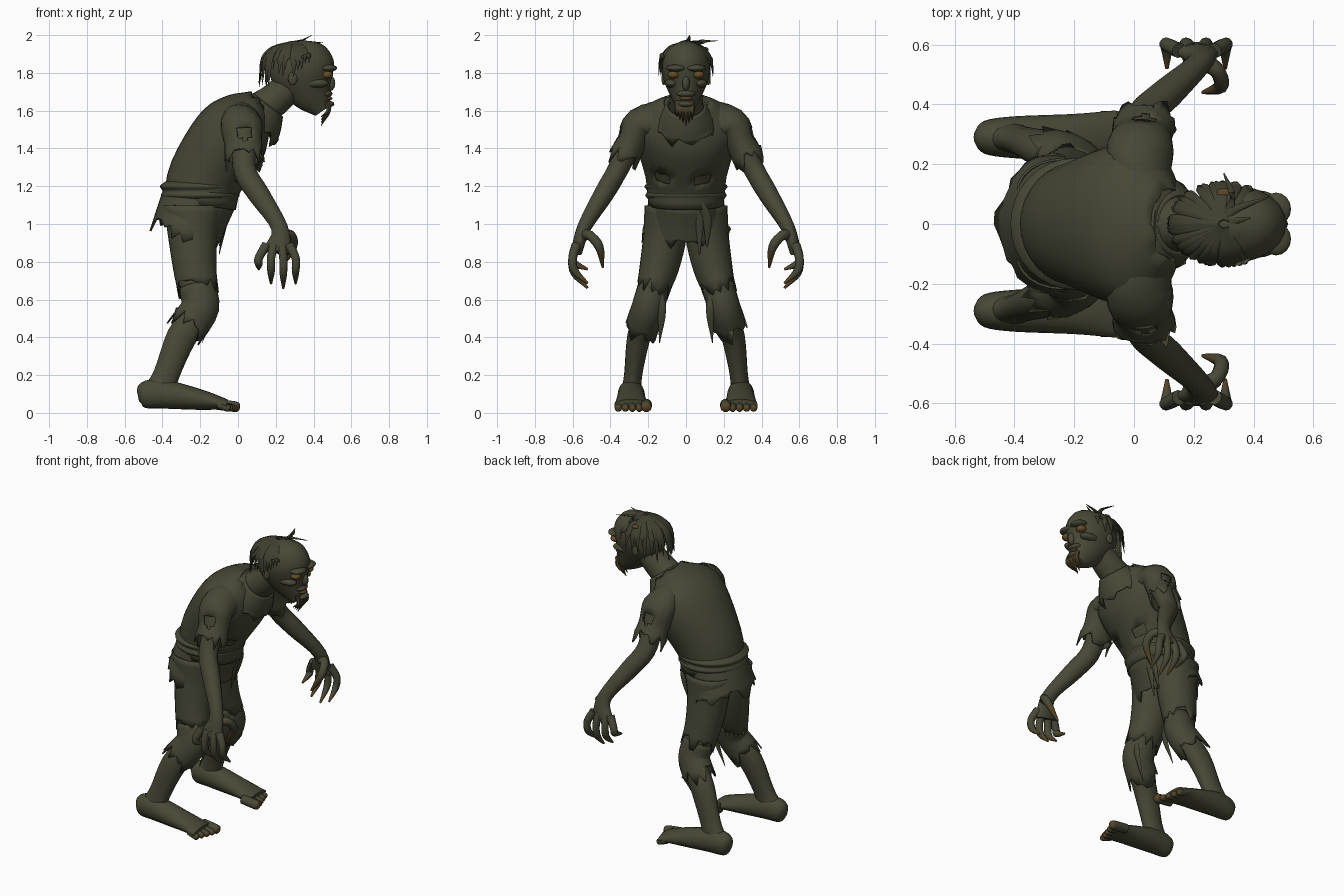
import bpy, bmesh, math, random
from mathutils import Vector, Matrix

random.seed(4)
if "Cube" in bpy.data.objects:
    bpy.data.objects.remove(bpy.data.objects["Cube"])


def material(name, *colour):
    mat = bpy.data.materials.new(name)
    mat.use_nodes = True
    mat.diffuse_color = (*colour, 1)
    shader = mat.node_tree.nodes["Principled BSDF"]
    shader.inputs["Base Color"].default_value = mat.diffuse_color
    return mat


SKIN = material("olive skin", .064, .065, .037)
CLOTH = material("olive cloth", .061, .063, .036)
HAIR = material("dark hair", .05, .051, .029)
NAIL = material("nail brown", .095, .06, .02)
AMBER = material("dull amber", .13, .078, .02)
parts = []


def finish(name, bm, *materials):
    mesh = bpy.data.meshes.new(name)
    bm.to_mesh(mesh)
    bm.free()
    for mat in materials:
        mesh.materials.append(mat)
    part = bpy.data.objects.new(name, mesh)
    bpy.context.collection.objects.link(part)
    parts.append(part)
    return part


def point(x, y, z):
    return Vector((x, y, z))


def mid(x, z):
    """Point on the body's centre plane."""
    return Vector((x, 0, z))


def sample(values, t):
    """Read a list of values as a graph over the range from start to end."""
    place = t * (len(values) - 1)
    low = min(int(place), len(values) - 1)
    high = min(low + 1, len(values) - 1)
    return values[low] + (values[high] - values[low]) * (place - low)


def spline(rows, steps):
    """Smooth curve through the section rows."""
    curve = []
    for before, after in zip(rows, rows[1:]):
        i = len(curve) // steps
        enter = (after - rows[i - 1]) / 2 if i else after - before
        leave = (rows[i + 2] - before) / 2 if i + 2 < len(rows) else after - before
        for k in range(steps):
            t = k / steps
            ease = t * t * (3 - 2 * t)
            curve.append(before.lerp(after, ease) + enter * t * (1 - t) ** 2
                         - leave * t * t * (1 - t))
    return curve + [rows[-1]]


def loft(name, path, widths, mat, flat=(1,), sides=16, tear=0, mirror=1,
         across=(0, 1, 0), nail_from=None, holes=(), steps=4):
    """Oval tube along a path; tear leaves a ragged open end."""
    rows = []
    for i, p in enumerate(path):
        t = i / (len(path) - 1)
        width = sample(widths, t)
        rows.append(Vector((p.x, p.y * mirror, p.z, width, width * sample(flat, t))))
    rows = spline(rows, steps)
    centres = [row.xyz for row in rows]
    last = len(rows) - 1
    bm = bmesh.new()
    rings = []
    for i, row in enumerate(rows):
        along = (centres[min(i + 1, last)] - centres[max(i - 1, 0)]).normalized()
        side = Vector(across)
        side = (side - along * side.dot(along)).normalized()
        up = along.cross(side)
        ring = []
        for j in range(sides):
            angle = math.tau * j / sides
            spot = centres[i] + side * math.cos(angle) * row[3] + up * math.sin(angle) * row[4]
            if tear and i == last:
                spot += along * tear * random.choice((-.6, -.3, .1, .5, 1))
            ring.append(bm.verts.new(spot))
        rings.append(ring)
    for i in range(last):
        for j in range(sides):
            k = (j + 1) % sides
            face = bm.faces.new((rings[i][j], rings[i][k], rings[i + 1][k], rings[i + 1][j]))
            face.material_index = int(nail_from is not None and i >= nail_from * last)
    if not tear:
        bm.faces.new(rings[0][::-1])
        bm.faces.new(rings[-1]).material_index = int(nail_from is not None)
    worn = [f for f in bm.faces if any(
        (f.calc_center_median() - point(h.x, h.y * mirror, h.z)).length < .045 for h in holes)]
    bmesh.ops.delete(bm, geom=worn, context='FACES')
    part = finish(name, bm, mat, NAIL) if nail_from is not None else finish(name, bm, mat)
    if tear:
        part.modifiers.new("cloth thickness", 'SOLIDIFY').thickness = .008


def blob(name, centre, size, mat):
    bm = bmesh.new()
    shape = Matrix.Translation(centre) @ Matrix.Diagonal((*size, 1))
    bmesh.ops.create_uvsphere(bm, u_segments=16, v_segments=10, radius=1, matrix=shape)
    finish(name, bm, mat)


# Landmarks of the stooped body
up = mid(0, 1)
pelvis, waist, chest = mid(-.2, 1.1), mid(-.17, 1.25), mid(-.04, 1.46)
nape, collar = mid(.04, 1.56), mid(.12, 1.64)
shoulder, elbow = point(.02, .24, 1.53), point(.04, .37, 1.27)
wrist, palm = point(.22, .54, .98), point(.21, .58, .85)
hip, thigh, knee = point(-.24, .11, .95), point(-.23, .14, .78), point(-.2, .2, .56)
calf, ankle, heel = point(-.3, .25, .4), point(-.38, .28, .2), point(-.42, .29, .1)

# Torso under a torn shirt
spine = [pelvis, waist, chest, nape, collar]
girth = [.2, .215, .27, .26, .12]
depth = (.95, .93, .76, .63, .7)
loft("torso", spine, [w * .92 for w in girth], SKIN, flat=depth, sides=32)
loft("shirt", spine, girth, CLOTH, flat=depth, sides=32, tear=.01,
     holes=[point(.03, .1, 1.24), point(.03, -.11, 1.25)])
loft("ragged_collar", [mid(.16, 1.63), mid(.12, 1.58), mid(.08, 1.53)], [.1, .14, .17], CLOTH,
     flat=(1, .95), sides=28, tear=.04)

# Rolled waist, ragged skirt and hanging ties
loft("waist_roll", [pelvis + up * .025 * k for k in range(1, 6)], [.19, .215, .205, .22, .19],
     CLOTH, flat=(.97,), sides=32)
loft("skirt", [mid(-.2, 1.15), mid(-.24, 1.05), mid(-.275, .95)], [.195, .212, .235], CLOTH,
     flat=(1, .8), sides=36, tear=.05)
for y, low in ((.07, .84), (.11, .88), (-.01, .95)):
    loft("waist_tie", [point(-.02, y / 2, 1.14), point(-.06, y, 1.03), point(-.1, y, low)],
         [.02, .025, .004], CLOTH, flat=(.5,), sides=8)

# Neck and gaunt head
loft("neck", [nape, mid(.17, 1.64), mid(.25, 1.71), mid(.32, 1.78)], [.1, .085, .085], SKIN, sides=20)
loft("head", [mid(.45, 1.6), mid(.39, 1.69), mid(.345, 1.8), mid(.32, 1.9), mid(.3, 1.96)],
     [.035, .085, .127, .11, .03], SKIN, flat=(1.35,), sides=24)
blob("nose", mid(.49, 1.745), (.025, .02, .04), SKIN)
blob("upper_lip", mid(.465, 1.69), (.035, .05, .02), SKIN)
blob("lower_lip", mid(.475, 1.635), (.035, .045, .018), SKIN)
blob("teeth", mid(.475, 1.665), (.025, .035, .012), NAIL)
for s in (1, -1):
    blob("brow", point(.475, s * .05, 1.825), (.05, .055, .02), SKIN)
    blob("eye", point(.47, s * .065, 1.79), (.033, .032, .022), AMBER)
    blob("cheekbone", point(.41, s * .075, 1.745), (.07, .038, .025), SKIN)
    blob("ear", point(.29, s * .118, 1.77), (.025, .012, .035), SKIN)
for k in range(6):
    y = .016 * (k - 3)
    loft("beard_lock", [point(.47, y, 1.65), point(.48, y, 1.6), point(.44, y, 1.52 + abs(y))],
         [.014, .014, .002], NAIL if k % 2 else HAIR, sides=6)

# Stringy hair hanging round the back of the skull
for k in range(30):
    angle = math.radians(65 + 8 * k + random.uniform(-4, 4))
    out = point(math.cos(angle) * .17, math.sin(angle) * .13, 0)
    tip = 1.79 + math.cos(angle) * .04 + random.uniform(-.04, .05)
    lock = [mid(.3, z) + out * reach
            for reach, z in ((.1, 1.965), (.7, 1.935), (1, 1.88), (1.08, tip + .05), (1.12, tip))]
    loft("hair_lock", lock, [.012, random.uniform(.014, .022), .001], HAIR, flat=(.4,), sides=6,
         across=up.cross(out), steps=3)
for x, y, z in ((.45, .09, 1.96), (.39, .02, 2), (.3, .17, 1.97)):
    loft("loose_hair", [mid(.29, 1.94), point(.33, y / 2, 1.965), point(x, y, z)],
         [.016, .014, .002], HAIR, flat=(.5,), sides=6)
blob("scalp_sore", point(.3, .1, 1.925), (.025, .02, .012), NAIL)

# Limbs, built once for each side
for s, label in ((1, "left_"), (-1, "right_")):
    def limb(name, path, widths, mat, **options):
        loft(label + name, path, widths, mat, mirror=s, **options)

    # Bare arm in a torn sleeve
    limb("sleeve", [nape + point(0, .1, 0), shoulder, shoulder.lerp(elbow, .4), shoulder.lerp(elbow, .7)],
         [.08, .09, .08, .085], CLOTH, flat=(1.25,), sides=24, tear=.06, holes=[point(.03, .36, 1.49)])
    limb("arm", [shoulder, shoulder.lerp(elbow, .5), elbow, elbow.lerp(wrist, .4), wrist, palm],
         [.08, .06, .055, .052, .037, .03], SKIN, flat=(1.1, 1.1, 1.1, 1.1, 1.2, 2.6))

    # Curled fingers with worn nails
    for k in range(4):
        tip = point(.11 + .065 * k, .52, .66 + .025 * (k - 2) ** 2)
        knuckle = palm + mid(.04 * k - .06, .04)
        bend = point(tip.x, .6, .82)
        limb("finger", [knuckle, bend, bend.lerp(tip, .5) + point(0, .03, 0), tip],
             [.026, .023, .021, .006], SKIN, sides=10, nail_from=.8)
    limb("thumb", [wrist + mid(.02, -.04), point(.28, .51, .94), point(.29, .46, .88), point(.23, .44, .77)],
         [.03, .026, .024, .006], SKIN, sides=10, nail_from=.7)

    # Bent leg in torn trousers
    cut = thigh.lerp(knee, .5)
    limb("leg", [hip, thigh, knee, calf, ankle, heel], [.1, .09, .07, .062, .048, .055], SKIN,
         flat=(1.2, 1.2, 1.6), sides=20)
    limb("trouser", [hip + up * .15, hip, thigh, cut], [.11, .115, .105, .09], CLOTH,
         flat=(1.4, 1.15, 1.1, 1.2), sides=24, tear=.05)
    limb("knee_cuff", [cut, knee, knee.lerp(calf, .6)], [.085, .09], CLOTH,
         flat=(1.15,), sides=20, tear=.06)
    limb("trouser_shred", [cut + mid(.06, 0), point(-.13, .13, .55), point(-.19, .14, .37)],
         [.03, .025, .002], CLOTH, flat=(.4,), sides=8)

    # Bare foot and toes
    sole = [mid(x, z) + point(0, .29, 0)
            for x, z in ((-.53, .09), (-.5, .095), (-.4, .1), (-.2, .07), (-.06, .045))]
    limb("foot", sole, [.02, .055, .07, .078, .09], SKIN, flat=(1.4, 1.25, 1.1, .7, .3), sides=20)
    for k in range(5):
        r = .02 if k else .03
        base = point(-.11, .21 + .037 * k, .045)
        end = point(.01 - .013 * k, base.y, r)
        limb("toe", [base, base.lerp(end, .6), base.lerp(end, .9), end], [r, r, r * .9, r * .4],
             SKIN, sides=10, nail_from=.6)

# Smooth shading with crisp tears
bpy.ops.object.select_all(action='DESELECT')
for part in parts:
    part.select_set(True)
bpy.context.view_layer.objects.active = parts[0]
bpy.ops.object.shade_smooth_by_angle(angle=math.radians(50))
